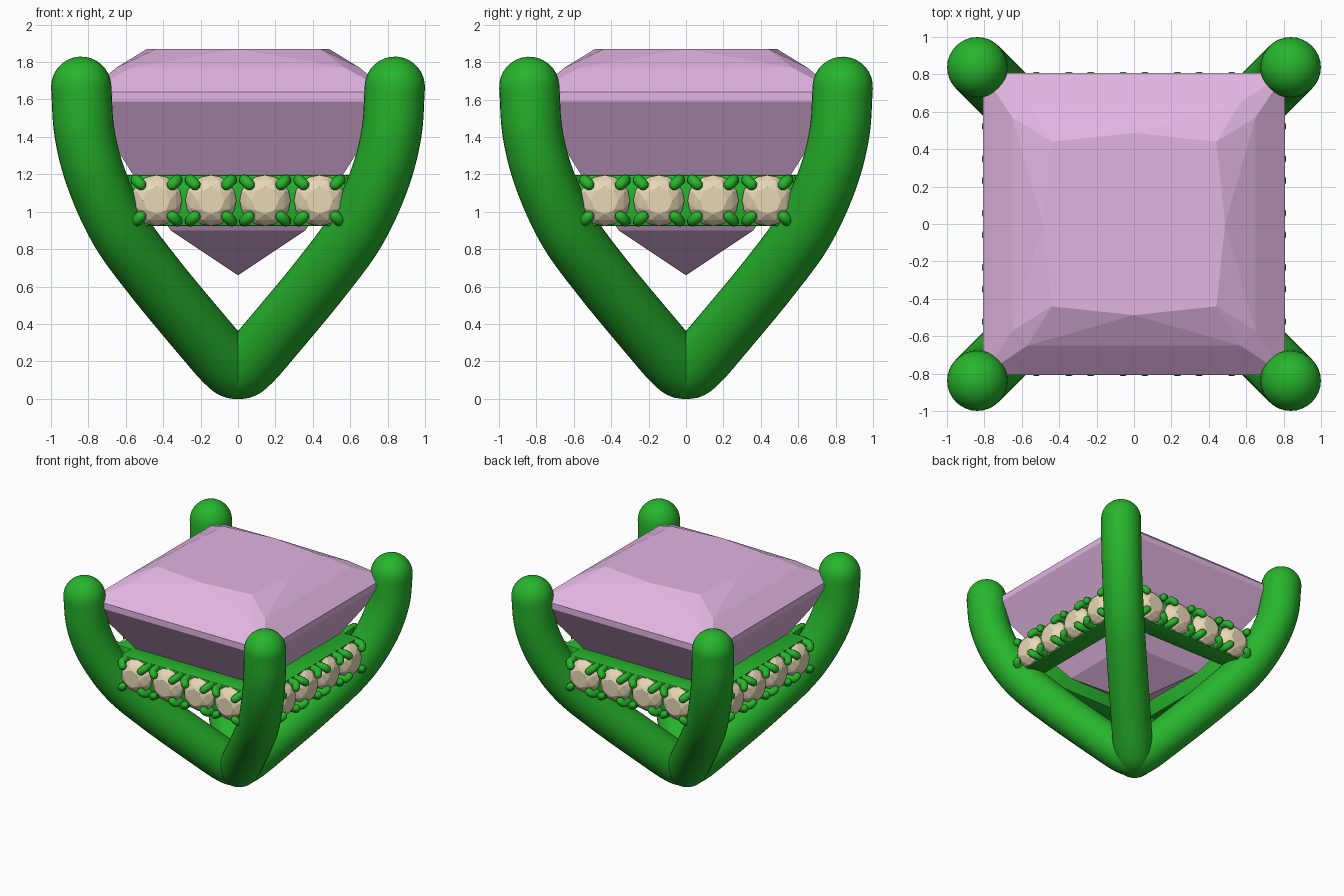
import bpy, bmesh, math
from mathutils import Vector, Matrix

if "Cube" in bpy.data.objects:
    bpy.data.objects.remove(bpy.data.objects["Cube"])


def material(name, rgb):
    m = bpy.data.materials.new(name)
    m.diffuse_color = (*rgb, 1)
    m.use_nodes = True
    m.node_tree.nodes["Principled BSDF"].inputs["Base Color"].default_value = m.diffuse_color
    return m


GREEN = material("green metal", (0.02, 0.46, 0.025))
PINK = material("pink gem", (0.76, 0.46, 0.76))
CREAM = material("cream gem", (0.80, 0.68, 0.46))


def finish(bm, name, mat, smooth=None):
    bmesh.ops.recalc_face_normals(bm, faces=bm.faces)
    me = bpy.data.meshes.new(name)
    bm.to_mesh(me)
    bm.free()
    me.materials.append(mat)
    ob = bpy.data.objects.new(name, me)
    bpy.context.collection.objects.link(ob)
    if smooth:
        bpy.ops.object.select_all(action='DESELECT')
        ob.select_set(True)
        bpy.context.view_layer.objects.active = ob
        bpy.ops.object.shade_smooth_by_angle(angle=math.radians(smooth))
    return ob


def spline(pts, n):
    # Catmull-Rom samples through the points
    p = [2 * pts[0] - pts[1]] + pts + [2 * pts[-1] - pts[-2]]
    out = []
    for i in range(1, len(p) - 2):
        a, b, c, d = p[i - 1:i + 3]
        for k in range(n):
            t = k / n
            out.append(0.5 * (2 * b + (c - a) * t + (2 * a - 5 * b + 4 * c - d) * t * t
                              + (3 * b - a - 3 * c + d) * t ** 3))
    return out + [pts[-1]]


def tube(bm, pts, r, normal, segs, steps, cap=5):
    # round-ended tube along a planar path
    path = spline([Vector(p) for p in pts], steps)
    tans = [(path[min(i + 1, len(path) - 1)] - path[max(i - 1, 0)]).normalized()
            for i in range(len(path))]
    ang = [math.pi / 2 * k / cap * 0.98 for k in range(1, cap + 1)]
    st = [(path[0] - tans[0] * r * math.sin(a), tans[0], r * math.cos(a)) for a in reversed(ang)]
    st += [(p, t, r) for p, t in zip(path, tans)]
    st += [(path[-1] + tans[-1] * r * math.sin(a), tans[-1], r * math.cos(a)) for a in ang]
    rings = []
    for p, t, rad in st:
        v = t.cross(normal).normalized()
        rings.append([bm.verts.new(p + rad * (normal * math.cos(w) + v * math.sin(w)))
                      for w in (2 * math.pi * j / segs for j in range(segs))])
    for a, b in zip(rings, rings[1:]):
        for j in range(segs):
            k = (j + 1) % segs
            bm.faces.new((a[j], a[k], b[k], b[j]))
    bm.faces.new(rings[0])
    bm.faces.new(rings[-1])


def hull(bm, pts):
    vs = [bm.verts.new(p) for p in pts]
    res = bmesh.ops.convex_hull(bm, input=vs)
    junk = {g for g in res["geom_interior"] + res["geom_unused"]
            if isinstance(g, bmesh.types.BMVert)}
    bmesh.ops.delete(bm, geom=list(junk), context='VERTS')


# Two crossing V-shaped prong pairs
half = [(0.06, 0.19), (0.2, 0.35), (0.44, 0.64), (0.63, 0.9), (0.755, 1.17), (0.82, 1.42), (0.838, 1.668)]
prof = [(-x, z) for x, z in reversed(half)] + [(0, 0.16)] + half
for name, s in (("prong_pair_a", 1), ("prong_pair_b", -1)):
    bm = bmesh.new()
    tube(bm, [(x, s * x, z) for x, z in prof], 0.161, Vector((1, -s, 0)).normalized(), 32, 8, 8)
    finish(bm, name, GREEN, 60)

# Square centre gem
bm = bmesh.new()
pts = [(0, 0, 0.66)]
for sx in (-1, 1):
    for sy in (-1, 1):
        for h, z in ((0.44, 1.87), (0.808, 1.64), (0.808, 1.59), (0.55, 1.18), (0.36, 0.9)):
            pts.append((sx * h, sy * h, z))
        pts += [(sx * 0.57, sy * 0.65, 1.77), (sx * 0.65, sy * 0.57, 1.77)]
    pts += [(sx * 0.487, 0, 1.87), (0, sx * 0.487, 1.87)]
hull(bm, pts)
bmesh.ops.dissolve_limit(bm, angle_limit=0.01, verts=bm.verts, edges=bm.edges)
finish(bm, "centre_gem", PINK)


def accent_points(cx, cz):
    # small round brilliant whose table faces -y
    out = [(cx, -0.60, cz)]
    for n, r, y, off in ((16, 0.136, -0.715, 0), (16, 0.136, -0.73, 0),
                         (8, 0.112, -0.765, 0.5), (8, 0.072, -0.79, 0)):
        for k in range(n):
            a = 2 * math.pi * (k + off) / n
            out.append((cx + r * math.cos(a), y, cz + r * math.sin(a)))
    return out


# One jewelled rail per side, turned around the centre
for i, side in enumerate(("front", "right", "back", "left")):
    turn = Matrix.Rotation(i * math.pi / 2, 4, 'Z')
    rail, stones, claws = bmesh.new(), bmesh.new(), bmesh.new()
    bmesh.ops.create_cube(rail, size=1, matrix=Matrix.Translation((0, -0.63, 1.06))
                          @ Matrix.Diagonal((1.17, 0.17, 0.275, 1)))
    bmesh.ops.bevel(rail, geom=rail.edges[:], offset=0.012, segments=2, affect='EDGES', profile=0.5)
    for cx in (-0.435, -0.145, 0.145, 0.435):
        one = bmesh.new()
        hull(one, accent_points(cx, 1.06))
        tmp = bpy.data.meshes.new("tmp")
        one.to_mesh(tmp)
        one.free()
        stones.from_mesh(tmp)
        bpy.data.meshes.remove(tmp)
        # four hooked claws around each stone
        for sx in (-1, 1):
            for sz in (-1, 1):
                path = [(cx + sx * d, y, 1.06 + sz * d) for d, y in
                        ((0.108, -0.66), (0.11, -0.74), (0.104, -0.772), (0.085, -0.785))]
                tube(claws, path, 0.03, Vector((sx, 0, -sz)).normalized(), 10, 2, 3)
    for bm, part, mat, sm in ((rail, "rail", GREEN, 40), (stones, "accent_stones", CREAM, None),
                              (claws, "claws", GREEN, 60)):
        bm.transform(turn)
        finish(bm, f"{side}_{part}", mat, sm)
